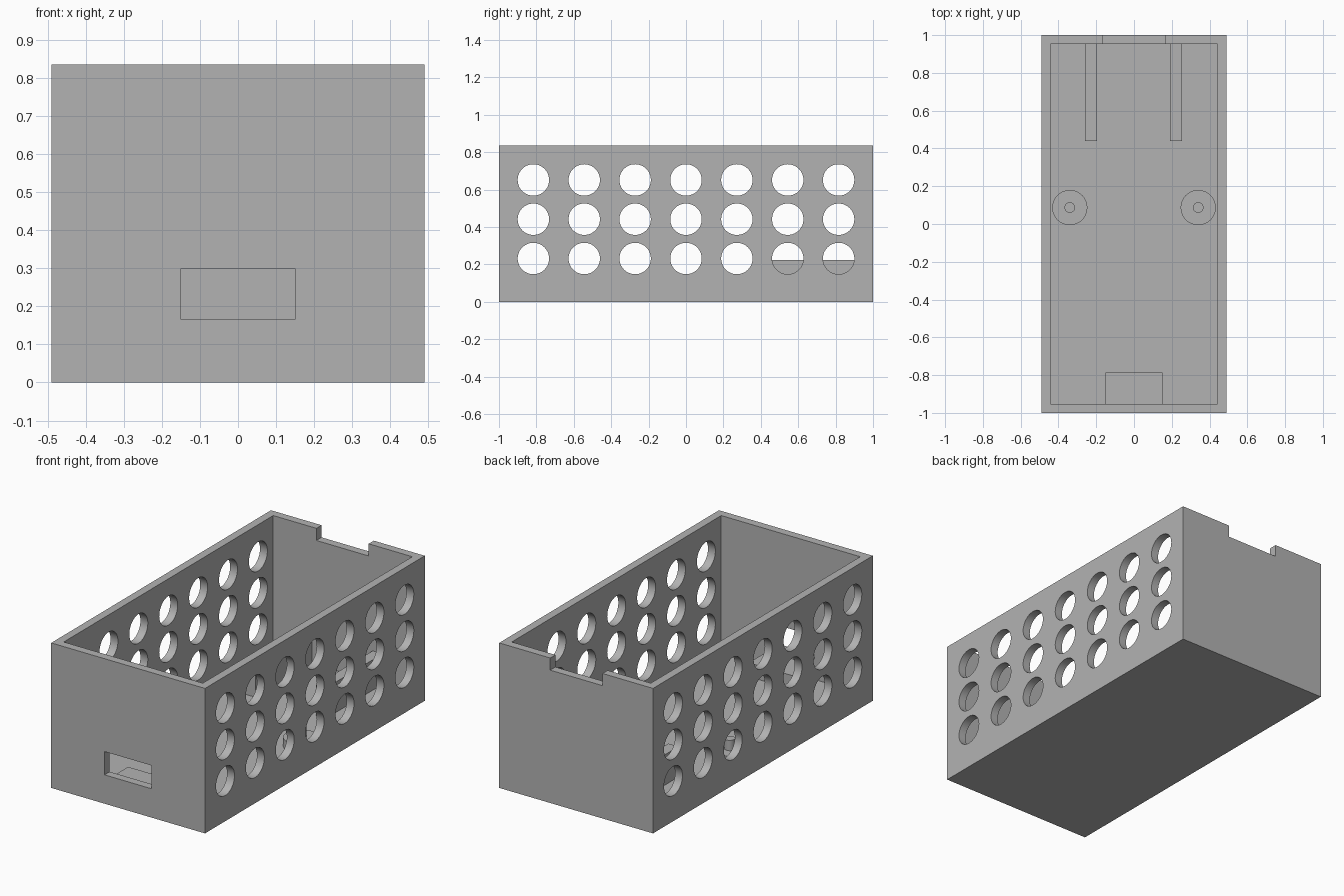
import bpy
import bmesh
from math import pi
from mathutils import Matrix, Vector

cube = bpy.data.objects.get("Cube")
if cube:
    bpy.data.objects.remove(cube, do_unlink=True)

grey = bpy.data.materials.new("plain grey")
grey.use_nodes = True
grey.diffuse_color = (0.45, 0.45, 0.45, 1)
grey.node_tree.nodes["Principled BSDF"].inputs["Base Color"].default_value = grey.diffuse_color


def add_box(bm, low, high):
    low, high = Vector(low), Vector(high)
    place = Matrix.Translation((low + high) / 2) @ Matrix.Diagonal((*(high - low), 1))
    bmesh.ops.create_cube(bm, size=1, matrix=place)


def add_rod(bm, centre, radius, length, turn=Matrix()):
    bmesh.ops.create_cone(bm, cap_ends=True, segments=48, radius1=radius, radius2=radius,
                          depth=length, matrix=Matrix.Translation(centre) @ turn)


def finish(bm, name):
    mesh = bpy.data.meshes.new(name)
    bm.to_mesh(mesh)
    bm.free()
    mesh.materials.append(grey)
    obj = bpy.data.objects.new(name, mesh)
    bpy.context.collection.objects.link(obj)
    return obj


def select(obj):
    bpy.ops.object.select_all(action="DESELECT")
    obj.select_set(True)
    bpy.context.view_layer.objects.active = obj


def cut(target, bm):
    cutter = finish(bm, "cutter")
    cutter.hide_render = True
    mod = target.modifiers.new("cut", "BOOLEAN")
    mod.operation = "DIFFERENCE"
    mod.solver = "EXACT"
    mod.object = cutter
    select(target)
    bpy.ops.object.modifier_apply(modifier=mod.name)
    bpy.data.objects.remove(cutter, do_unlink=True)


def box_object(name, low, high):
    bm = bmesh.new()
    add_box(bm, low, high)
    return finish(bm, name)


W, H, WALL, FLOOR = 0.49, 0.835, 0.047, 0.05

# Open tray with hollow inside
shell = box_object("tray_shell", (-W, -1, 0), (W, 1, H))
bm = bmesh.new()
add_box(bm, (WALL - W, WALL - 1, FLOOR), (W - WALL, 1 - WALL, H + 0.1))
cut(shell, bm)

# Grid of round vents through both side walls
bm = bmesh.new()
for row in range(3):
    for col in range(-3, 4):
        add_rod(bm, (0, col * 0.272, 0.232 + row * 0.21), 0.084, 1.2,
                Matrix.Rotation(pi / 2, 4, "Y"))
cut(shell, bm)

# Slot in the front wall and notch in the back rim
bm = bmesh.new()
add_box(bm, (-0.15, -1.1, 0.166), (0.15, -0.9, 0.3))
add_box(bm, (-0.168, 0.9, H - 0.07), (0.165, 1.1, H + 0.1))
cut(shell, bm)
select(shell)
bpy.ops.object.shade_smooth_by_angle(angle=pi / 6)

# Support block behind the slot
box_object("front_block", (-0.15, WALL - 1.005, FLOOR - 0.005), (0.15, -0.785, 0.13))

# Support rails and pegged posts on the floor
for side, name, x in ((1, "left", 0.222), (-1, "right", -0.228)):
    box_object(name + "_rail", (x - 0.032, 0.44, FLOOR - 0.005), (x + 0.032, 1.005 - WALL, 0.225))
    for part, radius, top in (("post", 0.093, 0.1), ("peg", 0.028, 0.16)):
        bm = bmesh.new()
        base = FLOOR - 0.005
        add_rod(bm, (side * 0.34, 0.087, (base + top) / 2), radius, top - base)
        select(finish(bm, name + "_" + part))
        bpy.ops.object.shade_smooth_by_angle(angle=pi / 6)
